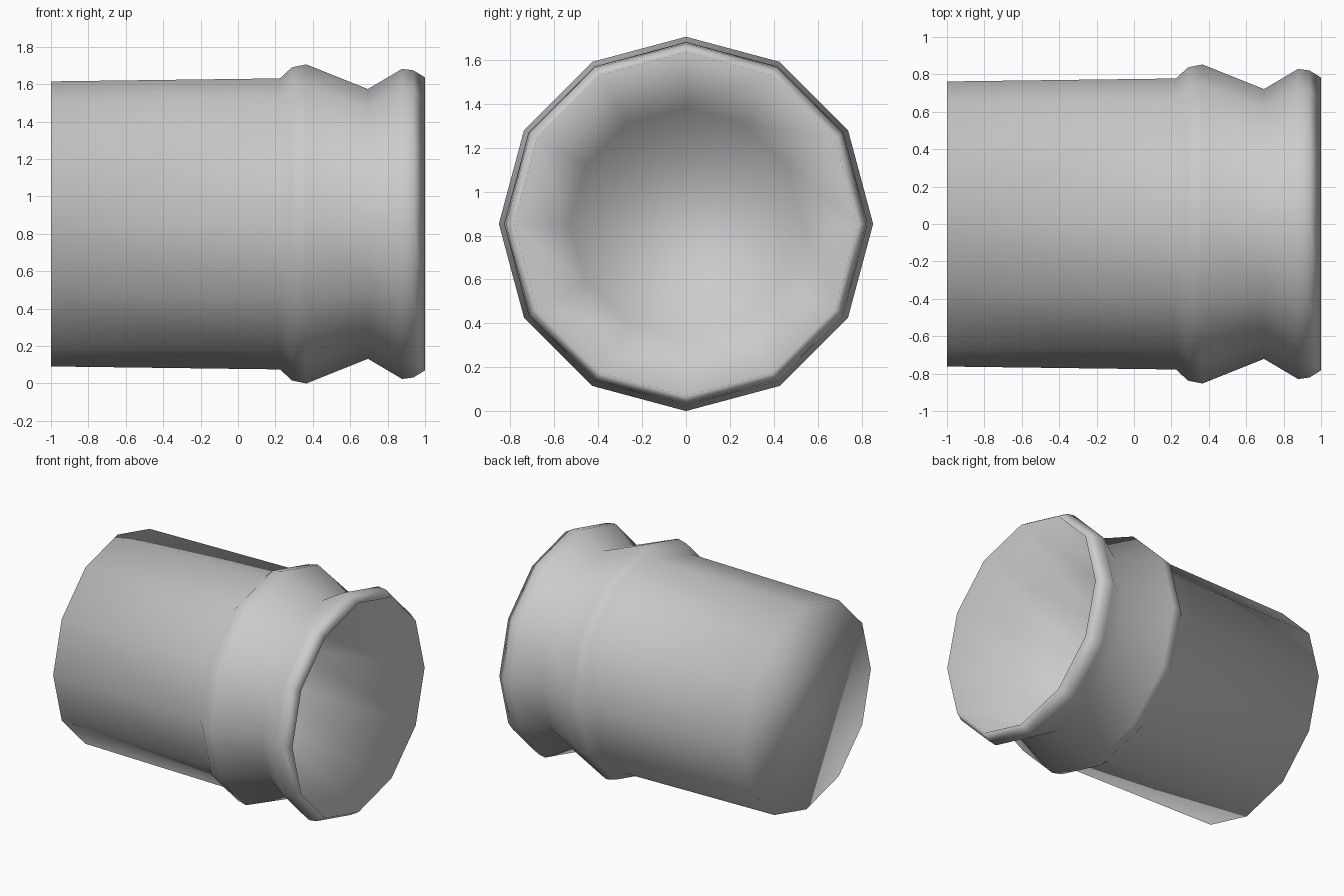
import bpy, bmesh, math

if "Cube" in bpy.data.objects:
    bpy.data.objects.remove(bpy.data.objects["Cube"])

SIDES = 12
AXIS_Z = 0.853

# (x, radius): closed rear end, body, shoulder band, neck, flared lip, tapered bore, bore floor
PROFILE = [
    (-1.0, 0.762), (0.225, 0.778), (0.288, 0.837), (0.365, 0.853),
    (0.695, 0.721), (0.877, 0.829), (0.938, 0.821), (1.0, 0.783),
    (0.05, 0.53),
]


def lathe_x(name, profile):
    """Revolve a profile around the x axis and cap both ends."""
    bm = bmesh.new()
    rings = []
    for x, r in profile:
        angles = [2 * math.pi * i / SIDES for i in range(SIDES)]
        rings.append([bm.verts.new((x, r * math.cos(a), AXIS_Z + r * math.sin(a)))
                      for a in angles])
    for a, b in zip(rings, rings[1:]):
        for i in range(SIDES):
            j = (i + 1) % SIDES
            bm.faces.new((a[i], a[j], b[j], b[i]))
    bm.faces.new(rings[0])
    bm.faces.new(rings[-1])
    bmesh.ops.recalc_face_normals(bm, faces=bm.faces)
    for f in bm.faces:
        f.smooth = True
    mesh = bpy.data.meshes.new(name)
    bm.to_mesh(mesh)
    bm.free()
    obj = bpy.data.objects.new(name, mesh)
    bpy.context.collection.objects.link(obj)
    return obj


# Flared tube with a hollow mouth on +x
lathe_x("flared_tube", PROFILE)
